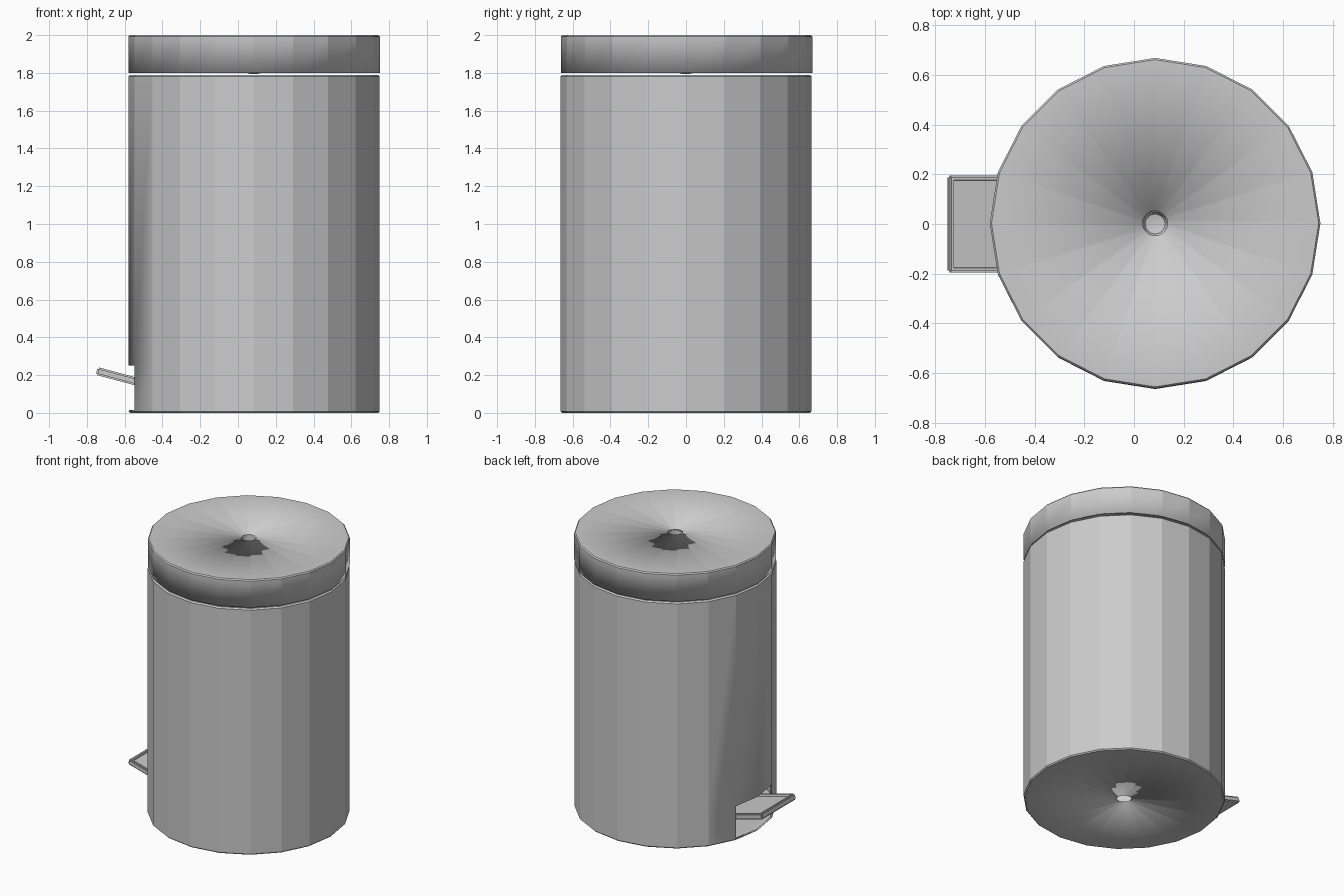
import bpy, bmesh, math
from mathutils import Matrix, Vector

if "Cube" in bpy.data.objects:
    bpy.data.objects.remove(bpy.data.objects["Cube"])

CX, R, SIDES = 0.085, 0.665, 20

steel = bpy.data.materials.new("brushed grey")
steel.diffuse_color = (0.6, 0.6, 0.6, 1)
steel.use_nodes = True
steel.node_tree.nodes["Principled BSDF"].inputs["Base Color"].default_value = steel.diffuse_color


def finish(name, bm, angle=10):
    mesh = bpy.data.meshes.new(name)
    bm.normal_update()
    bm.to_mesh(mesh)
    bm.free()
    mesh.materials.append(steel)
    ob = bpy.data.objects.new(name, mesh)
    bpy.context.collection.objects.link(ob)
    bpy.context.view_layer.objects.active = ob
    ob.select_set(True)
    bpy.ops.object.shade_smooth_by_angle(angle=math.radians(angle))
    ob.select_set(False)
    return ob


def revolve(profile, sides=SIDES, skip=lambda row, i: False):
    """Turn (radius, z) points, listed bottom to top outside, about the bin axis."""
    bm = bmesh.new()
    rings = []
    for r, z in profile:
        rings.append([bm.verts.new((CX + r * math.cos(i * math.tau / sides),
                                    r * math.sin(i * math.tau / sides), z))
                      for i in range(sides)])
    for row, (a, b) in enumerate(zip(rings, rings[1:])):
        for i in range(sides):
            if not skip(row, i):
                j = (i + 1) % sides
                bm.faces.new((a[i], a[j], b[j], b[i]))
    return bm


def thicken(ob, amount):
    mod = ob.modifiers.new("wall", 'SOLIDIFY')
    mod.thickness = amount
    mod.offset = -1


# Bin body: hollow shell, floor with a centre hole, pedal opening on the left
body = revolve([(0.05, 0), (R - 0.008, 0), (R, 0.008), (R, 0.25),
                (R, 1.782), (R - 0.01, 1.79), (R - 0.025, 1.79)],
               skip=lambda row, i: row == 2 and i in (9, 10))
thicken(finish("bin_body", body), 0.01)

# Lid: shallow cap with a centre hole
lid = revolve([(R + 0.001, 1.8), (R + 0.001, 1.992), (R - 0.006, 2.0), (0.05, 2.0)])
lid_ob = finish("lid", lid)
lid_ob.location.y = 0.003
thicken(lid_ob, 0.012)

# Cup sunk into the lid centre
cup = revolve([(0.05, 1.999), (0.05, 1.82), (0.04, 1.8), (0.02, 1.795), (0.001, 1.795)], 16)
bmesh.ops.reverse_faces(cup, faces=cup.faces)
bmesh.ops.reverse_faces(cup, faces=cup.faces)
finish("lid_cup", cup, 40)

# Pedal: tilted tray with a recessed top, reaching into the bin
pedal = bmesh.new()
bmesh.ops.create_cube(pedal, size=1, matrix=Matrix.Diagonal((0.42, 0.39, 0.042, 1)))
bmesh.ops.bevel(pedal, geom=pedal.edges[:], offset=0.008, segments=2, affect='EDGES')
pedal.normal_update()
top = max(pedal.faces, key=lambda f: f.calc_center_median().z + f.calc_area())
bmesh.ops.inset_region(pedal, faces=[top], thickness=0.014)
bmesh.ops.inset_region(pedal, faces=[top], thickness=0.004, depth=-0.015)
tilt = math.radians(15)
along = Vector((math.cos(tilt), 0, -math.sin(tilt)))
pedal.transform(Matrix.Translation(Vector((-0.748, 0, 0.222)) + along * 0.21)
                @ Matrix.Rotation(tilt, 4, 'Y'))
finish("pedal", pedal, 30)
